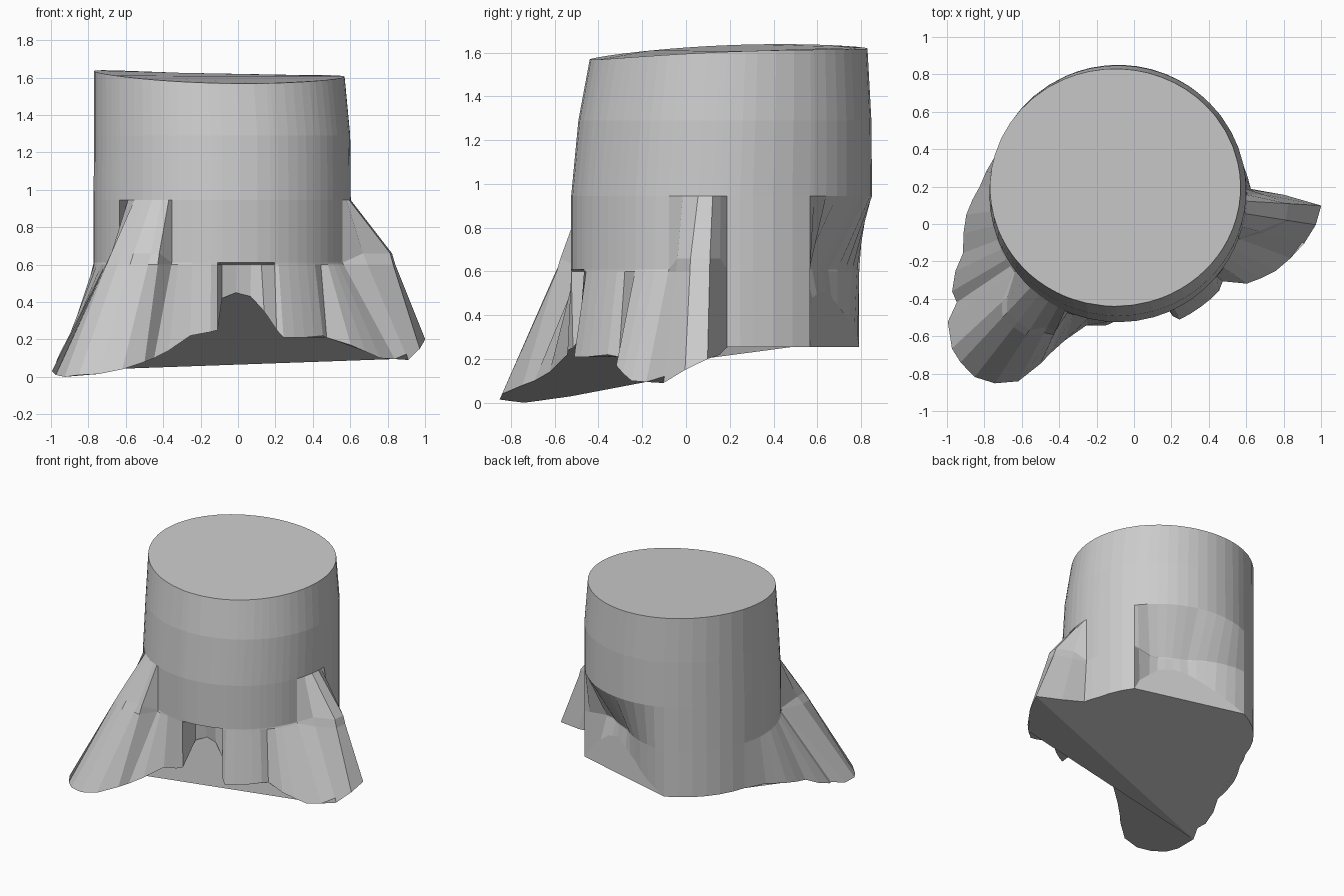
import bpy, bmesh, math

if "Cube" in bpy.data.objects:
    bpy.data.objects.remove(bpy.data.objects["Cube"])

CX, CY, R = -0.085, 0.163, 0.688
NOTCH = (36, 114)        # back hollow, start and end angle
FOLD = (217, 356.6)      # root tips joined by the crease of the underside

# Ground outline, anticlockwise: angle, distance from trunk axis, height
KEYS = [
    (2, .71, .255), (12, .688, .255), (36, .688, .255),
    (38, .62, .36), (50, .54, .48), (62, .51, .51), (75, .52, .48),
    (88, .55, .42), (102, .62, .33), (114, .688, .255),
    (164, .69, .255), (177, .74, .255), (188, .82, .22),
    (201, .888, .17), (205.5, .964, .12), (210.5, 1.03, .08), (214, 1.04, .06),
    (217, 1.14, .03), (223, 1.215, .01), (227, 1.235, 0), (232, 1.245, .01),
    (237, 1.21, .015), (242, 1.137, .04), (245.5, 1.0, .08), (247, .93, .10),
    (250, .837, .14), (256.5, .725, .22), (265, .707, .24), (268, .68, .25),
    (270, .56, .42), (278, .53, .45), (286, .55, .43), (292, .60, .35),
    (294, .717, .25), (296, .75, .21), (306, .75, .21), (316, .75, .22),
    (320, .73, .21), (325, .84, .17), (334, .94, .10), (345, 1.03, .09),
    (351, 1.07, .15), (356.6, 1.088, .20), (359.5, .89, .22),
]

# Split wide gaps so that the trunk is round
RIM = []
for k, (a, r, z) in enumerate(KEYS):
    b, s, w = KEYS[(k + 1) % len(KEYS)]
    steps = max(1, math.ceil(((b - a) % 360) / 8.5))
    for m in range(steps):
        f = m / steps
        RIM.append((a + ((b - a) % 360) * f, r + (s - r) * f, z + (w - z) * f))


def is_root(a):
    return 218 < a < 246.5 or a > 344


def shoulder(a):
    """Trunk radius at the shoulder: roots bulge out, the back hollow cuts in."""
    if NOTCH[0] < a < NOTCH[1]:
        return min(R, .50 + .19 * max(0, (a - 74) / 40, (46 - a) / 10))
    if 218 < a < 246.5:
        return .87 if 226 < a < 241 else .81
    if a > 344:
        return .91 if 346 < a < 358 else .78
    return R


def hollow(a, rim):
    """Radius just below the shoulder; the small front arch is recessed here."""
    if 269 < a < 293:
        return .56
    s = shoulder(a)
    return s + (rim - s) * (.1 if is_root(a) else .02)


def polar(a, r, z):
    t = math.radians(a)
    return (CX + r * math.cos(t), CY + r * math.sin(t), z)


def top_point(a):
    t = math.radians(a)
    z = 1.607 - .015 * math.cos(t) + .025 * math.sin(t) + .0125 * math.cos(2 * t)
    return (-.10 + .67 * math.cos(t), .195 + .635 * math.sin(t), z)


def upper_point(a):
    t = math.radians(a)
    return (-.085 + .685 * math.cos(t), .178 + .67 * math.sin(t), 1.29)


# Stump: rings from the ground outline up to the cut top
bm = bmesh.new()
rings = [
    [polar(a, r, z) for a, r, z in RIM],
    [polar(a, hollow(a, r), .60) for a, r, z in RIM],
    [polar(a, shoulder(a), .66 if is_root(a) else .61) for a, r, z in RIM],
    [polar(a, R, .945) for a, r, z in RIM],
    [upper_point(a) for a, r, z in RIM],
    [top_point(a) for a, r, z in RIM],
]
rings = [[bm.verts.new(p) for p in ring] for ring in rings]
n = len(RIM)
for low, high in zip(rings, rings[1:]):
    for i in range(n):
        j = (i + 1) % n
        bm.faces.new((low[i], low[j], high[j], high[i]))

# Cut top
bm.faces.new(rings[-1])


# Underside: back half, front half and the web across the back hollow
def index(angle):
    return min(range(n), key=lambda i: abs(RIM[i][0] - angle))


ground = rings[0]
left, right = index(FOLD[0]), index(FOLD[1])
n0, n1 = index(NOTCH[0]), index(NOTCH[1])
back = ground[right:] + ground[:n0 + 1] + ground[n1:left + 1]
bm.faces.new(back[::-1])
bm.faces.new(ground[left:right + 1][::-1])
bm.faces.new(ground[n0:n1 + 1][::-1])
bmesh.ops.recalc_face_normals(bm, faces=bm.faces)

mesh = bpy.data.meshes.new("tree_stump")
bm.to_mesh(mesh)
bm.free()
grey = bpy.data.materials.new("plain grey")
grey.diffuse_color = (.6, .6, .6, 1)
grey.use_nodes = True
grey.node_tree.nodes["Principled BSDF"].inputs["Base Color"].default_value = grey.diffuse_color
mesh.materials.append(grey)
stump = bpy.data.objects.new("tree_stump", mesh)
bpy.context.collection.objects.link(stump)
